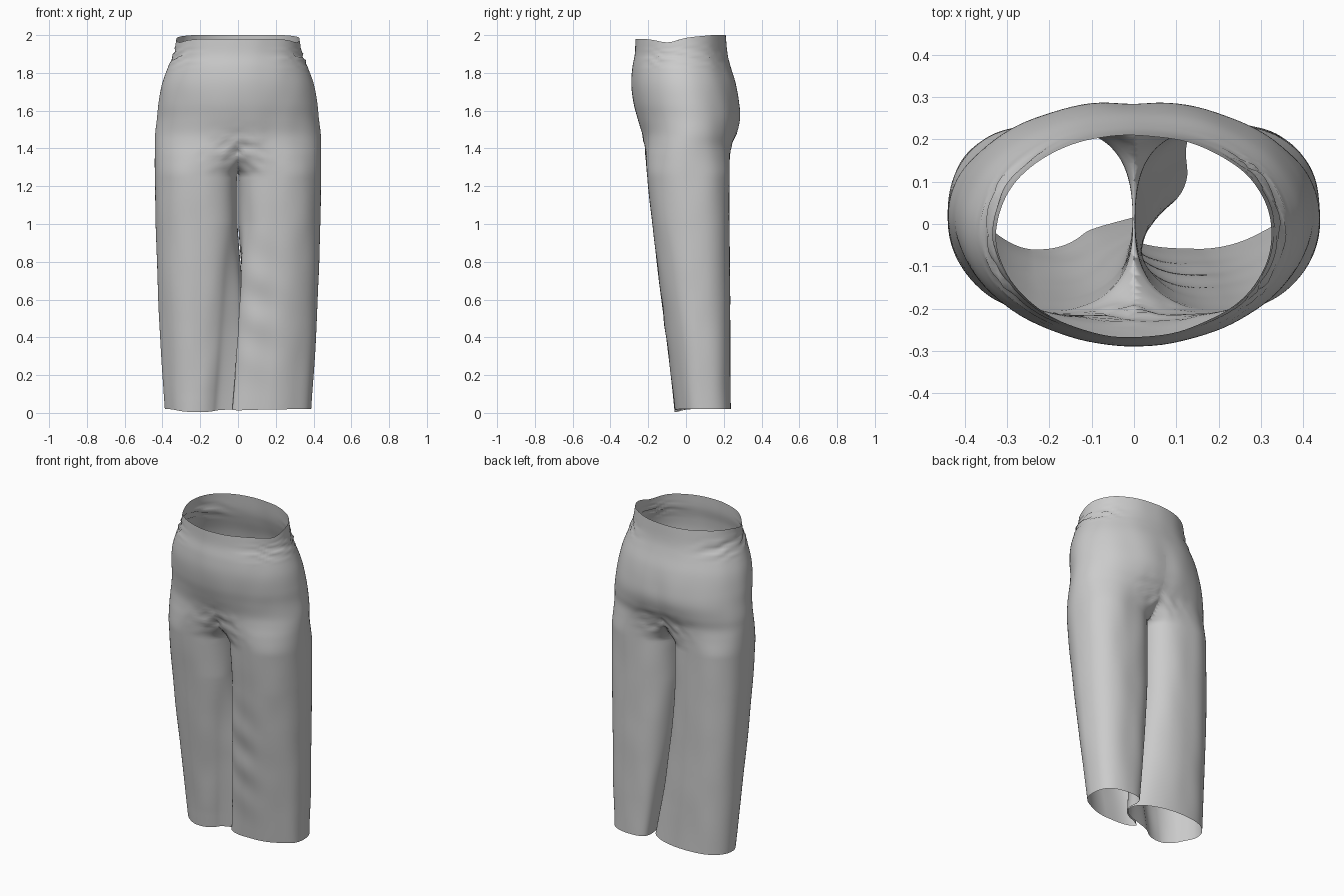
import bpy, bmesh, math
from mathutils import Vector, noise

if "Cube" in bpy.data.objects:
    bpy.data.objects.remove(bpy.data.objects["Cube"])

# Section table: height, outer half width, front y, back y, leg split (1 = separate leg, 0 = torso)
SECTIONS = [
    (0.02, .388, -.060, .236, 1), (0.40, .412, -.105, .234, 1),
    (0.80, .430, -.155, .232, 1), (1.10, .438, -.190, .230, 1),
    (1.26, .440, -.205, .230, 1), (1.36, .440, -.213, .232, .72),
    (1.42, .440, -.220, .243, .42), (1.48, .438, -.233, .270, .15),
    (1.56, .428, -.258, .290, .02), (1.64, .420, -.278, .285, 0),
    (1.74, .402, -.289, .266, 0), (1.83, .370, -.284, .238, 0),
    (1.90, .340, -.272, .220, 0), (1.98, .326, -.268, .210, 0),
]
# Sideways S-fold where the two inner leg walls press together (depth, shift)
FOLD = [(-1.1, -.09), (-.85, -.085), (-.68, -.07), (-.35, .07), (.1, .125), (.6, .11), (1.1, .055)]
RINGS, ROWS = 112, 120


def interp(table, t):
    """Smooth Hermite interpolation of table rows keyed by their first value."""
    n = len(table)
    t = min(max(t, table[0][0]), table[-1][0])
    i = next(j for j in range(n - 1) if t <= table[j + 1][0])

    def slope(j, c):
        a, b = table[max(j - 1, 0)], table[min(j + 1, n - 1)]
        return (b[c] - a[c]) / (b[0] - a[0])
    h = table[i + 1][0] - table[i][0]
    u = (t - table[i][0]) / h
    return [(2*u**3 - 3*u*u + 1) * table[i][c] + (u**3 - 2*u*u + u) * h * slope(i, c)
            + (3*u*u - 2*u**3) * table[i + 1][c] + (u**3 - u*u) * h * slope(i + 1, c)
            for c in range(1, len(table[0]))]


def spow(v, e):
    return math.copysign(abs(v) ** e, v)


def bump(v, centre, width):
    return math.exp(-((v - centre) / width) ** 2)


def add_half(bm, side):
    """One leg running up to the waist, trimmed at the centre plane."""
    rows = []
    for r in range(ROWS + 1):
        z = .02 + 1.96 * r / ROWS
        out, yf, yb, k = interp(SECTIONS, z)
        k = 1 if z <= 1.26 else min(max(k, 0), 1)
        cx = k * (out + .003) / 2
        a, b, cy = out - cx, (yb - yf) / 2, (yb + yf) / 2
        low = min(max((1.3 - z) / 1.3, 0), 1)
        row = []
        for s in range(RINGS):
            f = math.tau * s / RINGS
            c, n = math.cos(f), math.sin(f)
            # squarer inner walls and back, slimmer outer front
            if c < 0:
                p = 2.05 + .55 * k
            elif n > 0:
                p = 2.08 + .37 * k
            else:
                p = 1.97 + .1 * k - .3 * low
            row.append(bm.verts.new((side * (cx + a * spow(c, 2 / p)), cy + b * spow(n, 2 / p), z)))
        rows.append(row)
    faces = []
    for lo, hi in zip(rows, rows[1:]):
        for s in range(RINGS):
            q = (lo[s], lo[(s + 1) % RINGS], hi[(s + 1) % RINGS], hi[s])
            faces.append(bm.faces.new(q if side > 0 else q[::-1]))
    verts = [v for row in rows for v in row]
    edges = list({e for f in faces for e in f.edges})
    bmesh.ops.bisect_plane(bm, geom=verts + edges + faces, dist=1e-5, plane_co=(0, 0, 0),
                           plane_no=(side, 0, 0), clear_inner=True)


# Trousers: right half and left half joined along the centre seam
bm = bmesh.new()
for side in (1, -1):
    add_half(bm, side)
seam = [v for v in bm.verts if abs(v.co.x) < 1e-4 and v.co.z > 1.2]
bmesh.ops.remove_doubles(bm, verts=seam, dist=1e-4)
bm.normal_update()

for v in bm.verts:
    x, y, z = v.co
    out, yf, yb, k = interp(SECTIONS, z)
    depth = (y - (yf + yb) / 2) / ((yb - yf) / 2)
    # fine cloth unevenness, stronger around the crotch and under the seat
    d = .003 * noise.noise(Vector((x * 9, y * 9, z * 4)))
    crotch = bump(z, 1.38, .09) * bump(x, 0, .14)
    d += .012 * crotch * noise.noise(Vector((x * 22, y * 8, z * 28)))
    # gathered folds at both sides of the waist
    gather = bump(z, 1.885, .035) * min(1, (abs(x) / .30) ** 4)
    d += .010 * gather * math.sin((z + .25 * y) * 150 + 4 * noise.noise(v.co * 8))
    # slack diagonal folds on the front of one lower leg
    slack = bump(z, .55, .3) * bump(x, .13, .10) * min(max(-depth, 0), 1)
    d += .005 * slack * math.sin(z * 26 + x * 12)
    # shallow hollow between the two sides of the seat
    if depth > 0:
        d -= .008 * bump(x, 0, .06) * bump(z, 1.58, .14)
    v.co += v.normal * d
    # S-fold between the legs
    if z < 1.0:
        power = 1.0 + .5 * min(max(depth + .6, 0), 1)
        v.co.x += interp(FOLD, depth)[0] * max(0, 1 - abs(x) / out) * (1 - z) ** power
    # waist edge dips ahead of the sides, hem drops at the front
    top = max(0, (z - 1.88) / .10)
    v.co.z += top * (.02 * min(max((y + .08) / .22, 0), 1) - .018 * bump(y, -.1, .07))
    v.co.z -= .02 * max(0, 1 - z / .1) * bump(y, -.06, .05) * bump(x, -.15, .25)

mesh = bpy.data.meshes.new("trousers")
bm.to_mesh(mesh)
bm.free()
trousers = bpy.data.objects.new("trousers", mesh)
bpy.context.collection.objects.link(trousers)
mesh.shade_smooth()
